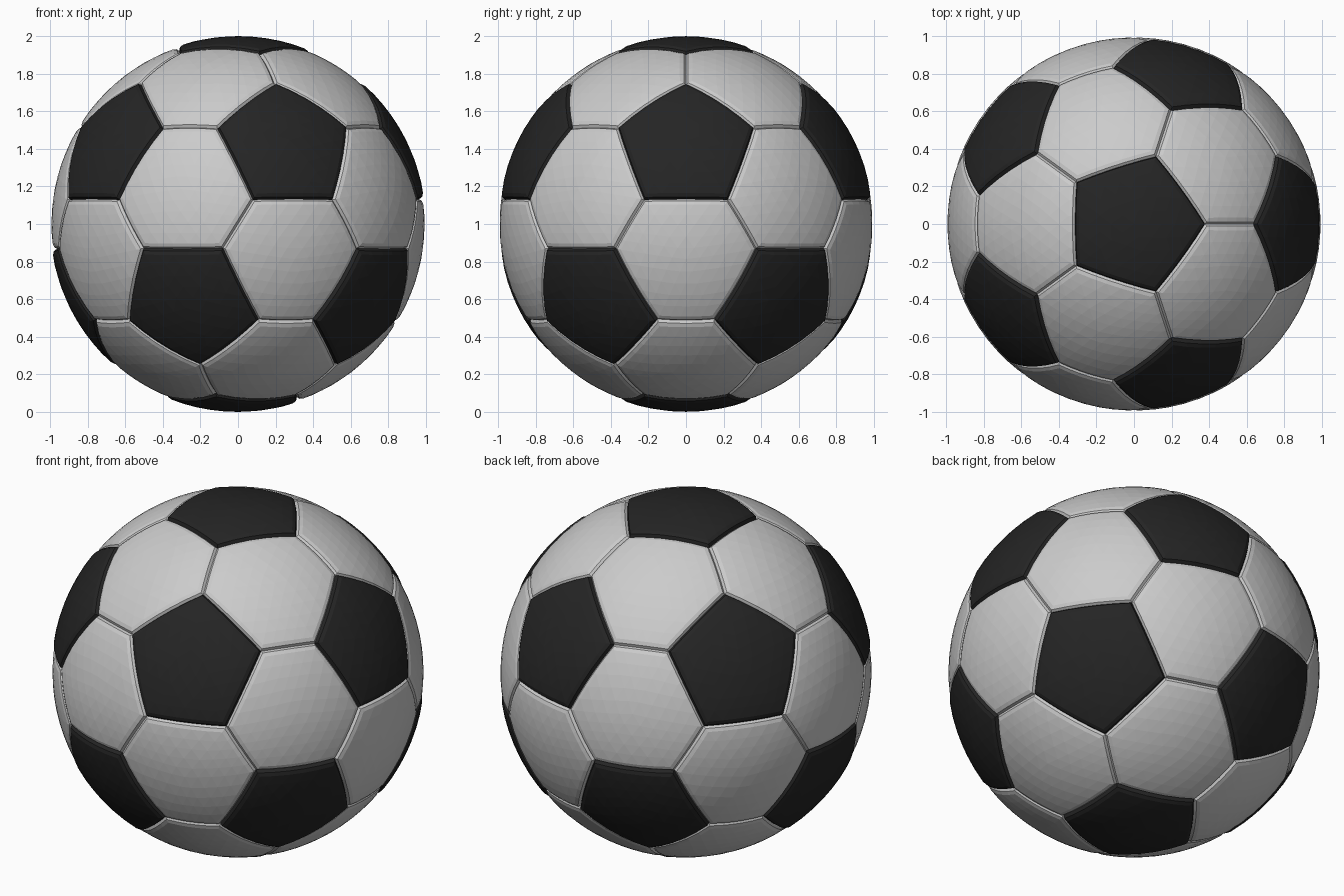
import bpy, bmesh, math
from mathutils import Vector

if "Cube" in bpy.data.objects:
    bpy.data.objects.remove(bpy.data.objects["Cube"])

T = 0.373          # where each icosahedron edge is cut
N = 5              # segments along each panel side
SEAM = 0.974       # radius at the bottom of the seams
# outer rings of a panel: (fraction of panel size, share of the rise from seam to dome)
RIM = [(0.90, 0.97), (0.965, 0.7), (1.0, 0.0)]
CENTRE = Vector((0, 0, 1))


def ring_dir(p, up):
    return Vector((math.cos(p) * 2, math.sin(p) * 2, 1 if up else -1)).normalized()


# icosahedron with a corner at the top and bottom
fifth = math.tau / 5
pts = [Vector((0, 0, 1)), Vector((0, 0, -1))]
pts += [ring_dir(i * fifth, True) for i in range(5)]
pts += [ring_dir((i + 0.5) * fifth, False) for i in range(5)]


def near(a, b):
    return a != b and (pts[a] - pts[b]).length < 1.2


def sort_around(c, corners):
    u = (corners[0] - c).normalized()
    v = c.normalized().cross(u)
    return sorted(corners, key=lambda p: math.atan2((p - c).dot(v), (p - c).dot(u)))


def cut(a, b):
    return pts[a].lerp(pts[b], T).normalized()


def add_panel(bm, corners, radius):
    """Domed panel made of triangle rings with a rounded rim dropping to the seam."""
    c = sum(corners, Vector()) / len(corners)
    corners = sort_around(c, corners)
    sides = len(corners)

    def ring(s, segs, r):
        out = []
        for i in range(sides):
            for j in range(segs):
                p = corners[i].lerp(corners[(i + 1) % sides], j / segs)
                out.append(bm.verts.new(CENTRE + c.lerp(p, s).normalized() * r))
        return out

    prev = [bm.verts.new(CENTRE + c.normalized() * radius)]
    # triangulated dome
    for k in range(1, N + 1):
        s = RIM[0][0] * k / N
        r = radius if k < N else SEAM + (radius - SEAM) * RIM[0][1]
        cur = ring(s, k, r)
        m, q = len(cur), len(prev)
        for i in range(sides):
            for j in range(k):
                a, b = cur[i * k + j], cur[(i * k + j + 1) % m]
                p = prev[(i * (k - 1) + j) % q]
                bm.faces.new((a, b, p))
                if j:
                    bm.faces.new((a, p, prev[(i * (k - 1) + j - 1) % q]))
        prev = cur
    # rim
    for s, h in RIM[1:]:
        cur = ring(s, N, SEAM + (radius - SEAM) * h)
        m = len(cur)
        for i in range(m):
            j = (i + 1) % m
            bm.faces.new((cur[i], cur[j], prev[j], prev[i]))
        prev = cur


def make_panels(name, panels, radius, color=None):
    bm = bmesh.new()
    for corners in panels:
        add_panel(bm, corners, radius)
    bmesh.ops.remove_doubles(bm, verts=bm.verts, dist=1e-5)
    me = bpy.data.meshes.new(name)
    bm.to_mesh(me)
    bm.free()
    ob = bpy.data.objects.new(name, me)
    bpy.context.collection.objects.link(ob)
    if color:
        mat = bpy.data.materials.new(name)
        mat.diffuse_color = color
        mat.use_nodes = True
        mat.node_tree.nodes["Principled BSDF"].inputs["Base Color"].default_value = mat.diffuse_color
        me.materials.append(mat)
    return ob


ids = range(12)
# pentagons around the icosahedron corners
pentagons = [[cut(a, b) for b in ids if near(a, b)] for a in ids]
# hexagons on the icosahedron faces
hexagons = [[cut(p, q) for p in (a, b, c) for q in (a, b, c) if p != q]
            for a in ids for b in range(a) for c in range(b)
            if near(a, b) and near(b, c) and near(a, c)]

make_panels("black_panels", pentagons, 1.0, (0.018, 0.018, 0.018, 1))
make_panels("white_panels", hexagons, 0.993)
